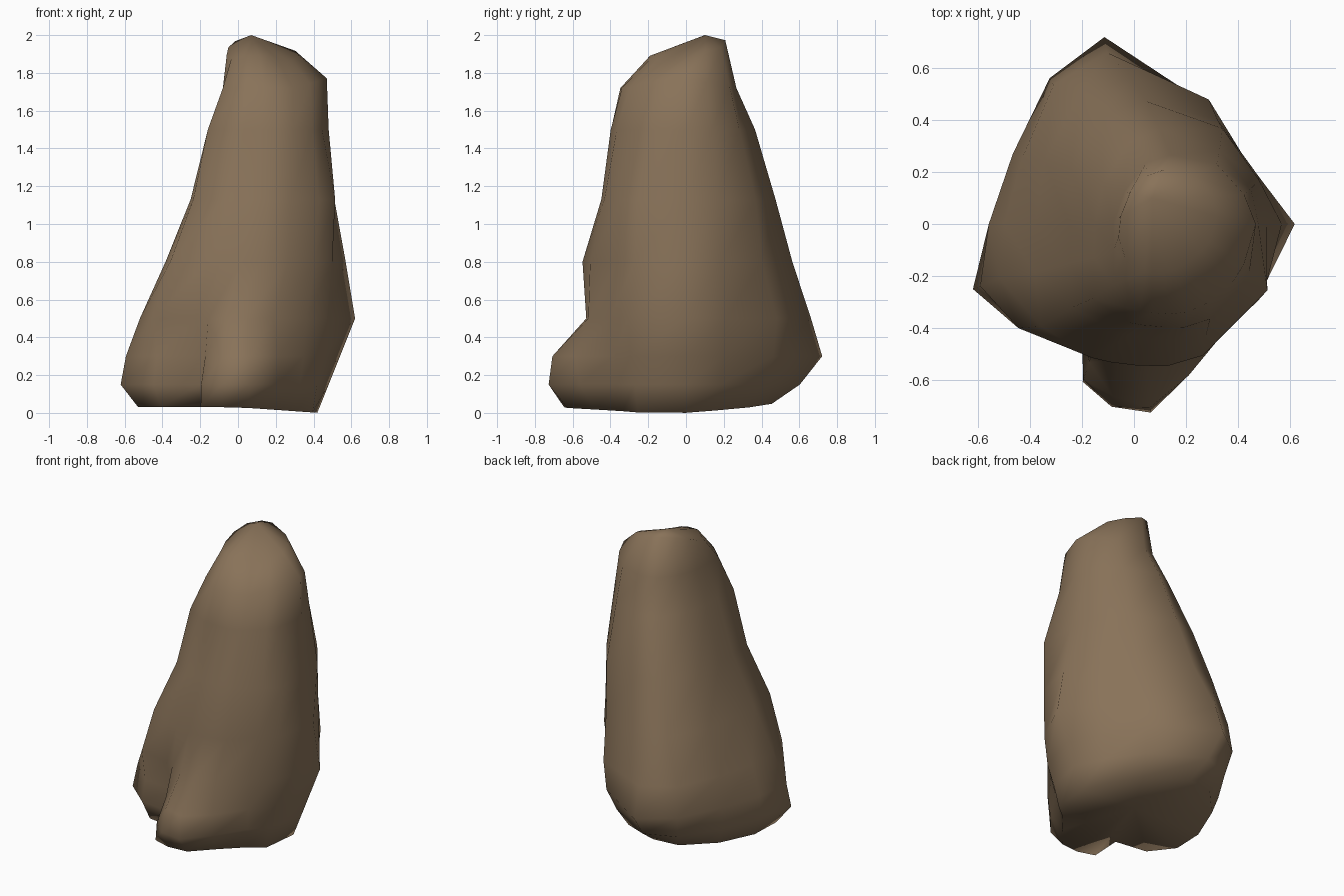
import bpy, bmesh, math

if "Cube" in bpy.data.objects:
    bpy.data.objects.remove(bpy.data.objects["Cube"])

# Directions (degrees) of the main vertical ridges and creases of the rock
ANGLES = [0, 25, 59, 99, 120, 150, 180, 202, 222, 245, 252, 263, 275, 290, 312, 327]

# Cross-sections: height, centre x, radius along each direction
RINGS = [
    (.03, .00, [.42, .37, .39, .46, .50, .49, .52, .57, .55, .44, .64, .65, .63, .51, .45, .47]),
    (.15, .00, [.48, .43, .47, .61, .60, .53, .56, .67, .60, .48, .63, .71, .73, .60, .49, .50]),
    (.30, .00, [.54, .47, .54, .73, .65, .54, .56, .64, .58, .47, .56, .67, .71, .62, .52, .54]),
    (.50, .00, [.62, .50, .56, .67, .62, .50, .50, .56, .60, .51, .51, .53, .53, .55, .54, .56]),
    (.80, .08, [.49, .44, .47, .57, .58, .49, .46, .50, .59, .57, .56, .55, .55, .54, .49, .50]),
    (1.13, .12, [.39, .40, .43, .48, .49, .42, .37, .40, .48, .46, .45, .45, .45, .46, .46, .47]),
    (1.50, .16, [.32, .32, .33, .37, .36, .32, .31, .34, .43, .42, .41, .40, .40, .39, .35, .34]),
    (1.72, .18, [.29, .27, .27, .27, .27, .25, .26, .28, .35, .37, .36, .35, .34, .32, .30, .29]),
]
# Crown is fuller towards the front left
CROWN = [.18 + .06 * max(0, math.cos(math.radians(a - 235))) ** 3 for a in ANGLES]

bm = bmesh.new()


def ring(cx, cy, radii, height):
    verts = []
    for a, r in zip(ANGLES, radii):
        x = cx + r * math.cos(math.radians(a))
        y = cy + r * math.sin(math.radians(a))
        verts.append(bm.verts.new((x, y, height(x, y))))
    return verts


def foot(x, y):
    return max(0, .03 - .07 * max(0, x) + .04 * max(0, y))


def shoulder(x, y):
    return 1.72 + .3 * max(0, x - .3)


def summit(x, y):
    return (2.0 - .5 * max(0, x - .14) - .42 * max(0, .07 - y)
            - .6 * max(0, .03 - x) - .25 * max(0, y - .1))


# Body: stacked rings, uneven foot, tilted shoulder and slanting summit
loops = []
for i, (z, cx, radii) in enumerate(RINGS):
    height = {0: foot, len(RINGS) - 1: shoulder}.get(i, lambda x, y, z=z: z)
    loops.append(ring(cx, 0, radii, height))
loops.append(ring(.14, .03, CROWN, summit))

n = len(ANGLES)
for lo, hi in zip(loops, loops[1:]):
    for i in range(n):
        j = (i + 1) % n
        bm.faces.new((lo[i], lo[j], hi[j], hi[i]))

# Caps
base = bm.verts.new((0, 0, .03))
peak = bm.verts.new((.07, .1, 2.0))
for i in range(n):
    j = (i + 1) % n
    bm.faces.new((loops[0][j], loops[0][i], base))
    bm.faces.new((loops[-1][i], loops[-1][j], peak))
bmesh.ops.recalc_face_normals(bm, faces=bm.faces[:])

mesh = bpy.data.meshes.new("rock")
bm.to_mesh(mesh)
bm.free()
for p in mesh.polygons:
    p.use_smooth = True
rock = bpy.data.objects.new("rock", mesh)
bpy.context.collection.objects.link(rock)

# Colour
brown = bpy.data.materials.new("brown stone")
brown.diffuse_color = (.25, .17, .10, 1)
brown.use_nodes = True
brown.node_tree.nodes["Principled BSDF"].inputs["Base Color"].default_value = brown.diffuse_color
mesh.materials.append(brown)
